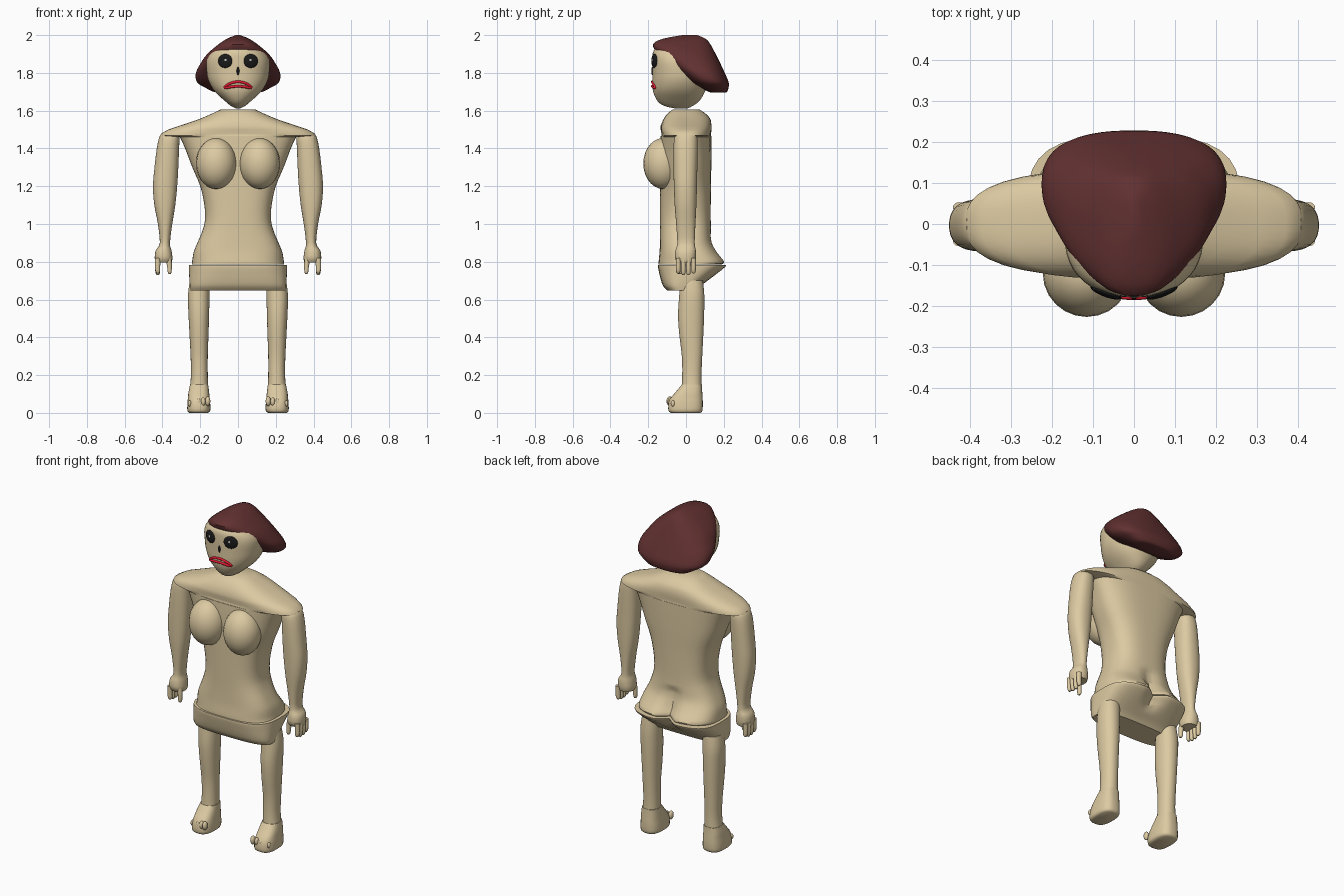
import bpy, bmesh, math
from mathutils import Vector, Matrix


def material(name, rgb):
    m = bpy.data.materials.new(name)
    m.diffuse_color = (*rgb, 1)
    return m


SKIN = material("skin", (0.72, 0.59, 0.36))
HAIR = material("hair", (0.12, 0.03, 0.03))
BLACK = material("black", (0.01, 0.01, 0.01))
WHITE = material("white", (0.8, 0.8, 0.8))
RED = material("red", (0.75, 0.01, 0.03))


def finish(bm, name, mat, angle=40):
    bmesh.ops.recalc_face_normals(bm, faces=bm.faces)
    me = bpy.data.meshes.new(name)
    bm.to_mesh(me)
    bm.free()
    ob = bpy.data.objects.new(name, me)
    bpy.context.collection.objects.link(ob)
    me.materials.append(mat)
    bpy.ops.object.select_all(action='DESELECT')
    ob.select_set(True)
    bpy.context.view_layer.objects.active = ob
    bpy.ops.object.shade_smooth_by_angle(angle=math.radians(angle))
    return ob


def catmull(rows, steps):
    out = []
    for i in range(len(rows) - 1):
        p = [rows[max(0, min(len(rows) - 1, i + k))] for k in (-1, 0, 1, 2)]
        for j in range(steps):
            t = j / steps
            out.append([0.5 * (2 * b + (c - a) * t + (2 * a - 5 * b + 4 * c - d) * t * t
                               + (3 * b - a - 3 * c + d) * t ** 3) for a, b, c, d in zip(*p)])
    return out + [list(rows[-1])]


def loft(name, rows, mat, power=2.2, steps=3, side=1, seg=48, warp=None):
    """Rows are (z, x_min, x_max, y_front, y_back)."""
    bm = bmesh.new()
    rings = []
    for z, x0, x1, y0, y1 in catmull(rows, steps):
        ring = []
        for k in range(seg):
            a = 2 * math.pi * k / seg
            c, s = math.cos(a), math.sin(a)
            r = (abs(c) ** power + abs(s) ** power) ** (-1 / power)
            co = Vector(((x0 + x1) / 2 + (x1 - x0) / 2 * r * c,
                         (y0 + y1) / 2 + (y1 - y0) / 2 * r * s, z))
            if warp:
                co = warp(co)
            co.x *= side
            ring.append(bm.verts.new(co))
        rings.append(ring)
    for a, b in zip(rings, rings[1:]):
        for k in range(seg):
            n = (k + 1) % seg
            bm.faces.new((a[k], a[n], b[n], b[k]))
    bm.faces.new(rings[0])
    bm.faces.new(rings[-1])
    return finish(bm, name, mat)


def sym(rows):
    return [(z, -w, w, f, b) for z, w, f, b in rows]


def ball(name, loc, size, mat, turn=0):
    bm = bmesh.new()
    bmesh.ops.create_uvsphere(bm, u_segments=24, v_segments=14, radius=1)
    bm.transform(Matrix.Translation(loc) @ Matrix.Rotation(turn, 4, 'Z')
                 @ Matrix.Diagonal((*size, 1)))
    return finish(bm, name, mat)


# central cleft of the seat
def cleft(co):
    if co.y > 0.05 and co.z < 0.95:
        depth = min(0.055, max(0, co.y - 0.11) * 0.7)
        co.y -= depth * math.exp(-(co.x / 0.04) ** 2)
    return co


# torso with overhanging shoulders
loft("torso", sym([
    (0.785, .245, -.145, .19), (0.80, .243, -.145, .207), (0.85, .235, -.14, .168),
    (0.90, .215, -.138, .14), (0.96, .19, -.137, .133), (1.02, .175, -.137, .131),
    (1.10, .178, -.137, .131), (1.20, .20, -.137, .132), (1.30, .242, -.137, .134),
    (1.40, .28, -.137, .135), (1.465, .31, -.135, .135)]), SKIN, 2.8, warp=cleft)
loft("shoulders", sym([
    (1.46, .31, -.135, .135), (1.468, .41, -.13, .133), (1.48, .405, -.13, .133),
    (1.50, .37, -.134, .135), (1.52, .31, -.134, .135), (1.55, .22, -.122, .132),
    (1.57, .17, -.11, .12), (1.59, .125, -.092, .097), (1.607, .09, -.07, .07)]),
    SKIN, 2.7, steps=1)

# hip band
loft("hip_band", sym([
    (0.648, .25, -.10, .055), (0.67, .254, -.12, .075), (0.70, .257, -.132, .115),
    (0.74, .259, -.142, .17), (0.77, .26, -.148, .208), (0.782, .26, -.148, .215)]),
    SKIN, 3.2, warp=cleft)

# head and hair
loft("head", sym([
    (1.612, .012, -.06, .01), (1.625, .037, -.115, .035), (1.65, .068, -.15, .07),
    (1.70, .122, -.174, .10), (1.75, .153, -.178, .115), (1.80, .165, -.178, .12),
    (1.87, .165, -.178, .10), (1.92, .13, -.17, .08), (1.96, .06, -.12, .05)]), SKIN, 2.2)
loft("hair", sym([
    (1.695, .10, .14, .205), (1.70, .13, .12, .217), (1.72, .17, .08, .225),
    (1.75, .217, .02, .226), (1.80, .223, -.04, .205), (1.85, .198, -.10, .182),
    (1.90, .163, -.15, .157), (1.95, .105, -.175, .13), (1.98, .06, -.125, .105),
    (2.0, .012, -.02, .06)]), HAIR, 2.4)


# face features
def face_y(x, w=0.165):
    return -0.039 - 0.139 * (1 - (abs(x) / w) ** 2.2) ** (1 / 2.2)


for s in (-1, 1):
    ball("eye", (s * .068, face_y(.068) + .002, 1.863), (.04, .011, .037), BLACK, s * .35)
    ball("eye_glint", (s * .066, face_y(.068) - .008, 1.868), (.008, .003, .008), WHITE, s * .35)
ball("nose_mark", (0, -.178, 1.81), (.007, .006, .022), BLACK)


def lips():
    cu = bpy.data.curves.new("lips", 'CURVE')
    cu.dimensions = '3D'
    cu.bevel_depth = 0.007
    sp = cu.splines.new('POLY')
    n = 32
    sp.points.add(n - 1)
    for k in range(n):
        a = 2 * math.pi * k / n
        x = .07 * math.cos(a)
        z = 1.741 + .012 * math.sin(a) - .018 * (x / .07) ** 2
        sp.points[k].co = (x, face_y(x, .145), z, 1)
    sp.use_cyclic_u = True
    ob = bpy.data.objects.new("lips", cu)
    bpy.context.collection.objects.link(ob)
    cu.materials.append(RED)


lips()

for s in (-1, 1):
    ball("breast", (s * .115, -.12, 1.32), (.107, .106, .135), SKIN)

    # arm and palm
    loft("arm", [
        (0.795, .352, .437, -.045, .045), (0.82, .347, .441, -.058, .052),
        (0.86, .352, .436, -.056, .052), (0.90, .36, .414, -.046, .046),
        (1.00, .348, .424, -.052, .05), (1.10, .332, .443, -.06, .055),
        (1.20, .322, .45, -.064, .058), (1.30, .316, .442, -.066, .06),
        (1.40, .312, .43, -.066, .062), (1.455, .31, .418, -.062, .06),
        (1.475, .318, .408, -.05, .05)], SKIN, 2.3, side=s, seg=32)

    # fingers and thumb
    for i in range(4):
        y = -.041 + .027 * i
        tip = .73 + (.008 if i in (0, 3) else 0)
        loft("finger", [(tip, .42, .43, y - .005, y + .005),
                        (tip + .01, .413, .436, y - .011, y + .011),
                        (.77, .412, .44, y - .012, y + .012),
                        (.82, .41, .44, y - .013, y + .013)], SKIN, side=s, seg=12)
    loft("thumb", [(.735, .357, .366, -.04, -.028), (.745, .352, .372, -.046, -.022),
                   (.78, .35, .376, -.046, -.02), (.82, .352, .385, -.046, -.016)],
         SKIN, side=s, seg=12)

    # leg
    loft("leg", [
        (0.06, .155, .258, -.04, .085), (0.12, .158, .256, -.025, .083),
        (0.20, .16, .249, -.02, .082), (0.30, .16, .251, -.022, .086),
        (0.42, .156, .257, -.036, .092), (0.52, .153, .262, -.042, .096),
        (0.62, .151, .265, -.036, .097), (0.70, .15, .255, -.03, .09)], SKIN, side=s, seg=32)

    # foot and toes
    loft("foot", [
        (0, .16, .258, -.08, .076), (0.012, .147, .268, -.093, .087),
        (0.05, .147, .268, -.092, .089), (0.08, .15, .265, -.08, .088),
        (0.11, .153, .262, -.055, .086), (0.15, .158, .254, -.022, .084)], SKIN, 2.8, side=s, seg=32)
    for i in range(5):
        r = .017 - .0015 * i
        ball("toe", (s * (.16 + .024 * i), -.086 + .004 * i, .062 - .003 * i),
             (r * .8, r, r * 1.5), SKIN)
